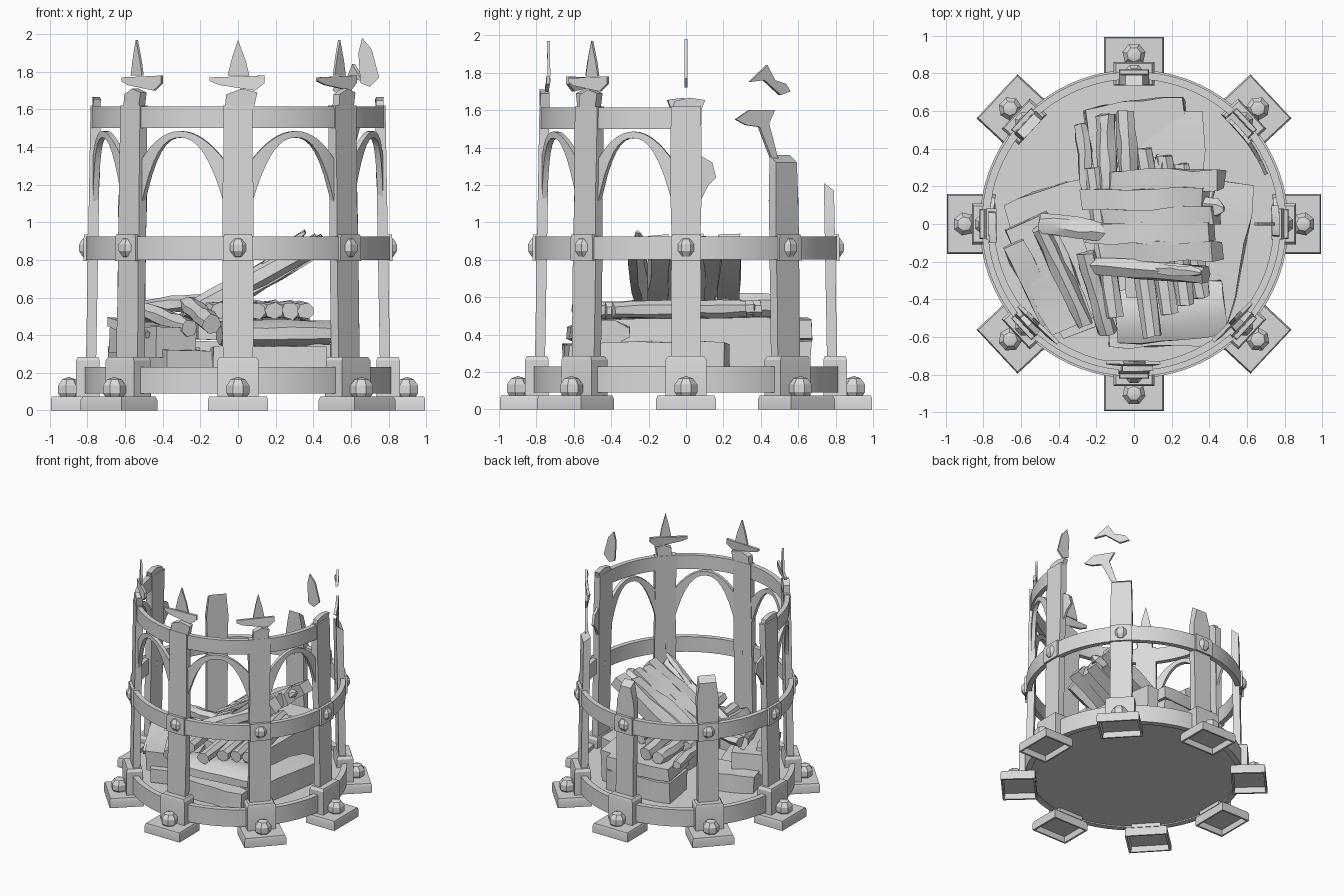
import bpy, bmesh, math, random
from mathutils import Vector, Matrix

random.seed(4)
if "Cube" in bpy.data.objects:
    bpy.data.objects.remove(bpy.data.objects["Cube"])

stone = bpy.data.materials.new("pale_grey")
stone.use_nodes = True
GREY = (0.7, 0.7, 0.7, 1)
stone.diffuse_color = GREY
stone.node_tree.nodes["Principled BSDF"].inputs["Base Color"].default_value = GREY
made = []


def make(name, bm, angle=0):
    """Turn a bmesh into an object, rotated about z; angle 0 faces the front."""
    bmesh.ops.recalc_face_normals(bm, faces=bm.faces)
    bm.transform(Matrix.Rotation(math.radians(angle), 4, 'Z'))
    mesh = bpy.data.meshes.new(name)
    bm.to_mesh(mesh)
    bm.free()
    mesh.materials.append(stone)
    ob = bpy.data.objects.new(name, mesh)
    bpy.context.collection.objects.link(ob)
    made.append(ob)


def skin(bm, rings, closed=False):
    """Join rings of points into a solid."""
    rows = [[bm.verts.new(p) for p in ring] for ring in rings]
    pairs = list(zip(rows, rows[1:]))
    if closed:
        pairs.append((rows[-1], rows[0]))
    else:
        bm.faces.new(rows[0])
        bm.faces.new(rows[-1])
    for a, b in pairs:
        for i in range(len(a)):
            j = (i + 1) % len(a)
            bm.faces.new((a[i], a[j], b[j], b[i]))
    return rows


def on_circle(deg, r, z):
    a = math.radians(deg)
    return Vector((math.sin(a) * r, -math.cos(a) * r, z))


def hoop(name, r0, r1, z0, z1, start=0, end=360):
    full = end - start == 360
    n = int((end - start) / 5)
    rings = []
    for i in range(n if full else n + 1):
        d = start + (end - start) * i / n
        rings.append([on_circle(d, r, z) for r, z in
                      ((r0, z0), (r1, z0), (r1, z1), (r0, z1))])
    bm = bmesh.new()
    skin(bm, rings, full)
    make(name, bm)


def shard(name, points, angle, r, thick=0.02):
    """Thin piece following the hoop, from an outline of (sideways, height) points."""
    bm = bmesh.new()
    skin(bm, [[on_circle(math.degrees(x / r), r + t, z) for x, z in points]
              for t in (-thick / 2, thick / 2)])
    make(name, bm, angle)


def beam(name, p, q, w, t, sides=4, rough=0.008, tip=0.92):
    """Weathered log or plank between two points."""
    p, q = Vector(p), Vector(q)
    d = (q - p).normalized()
    side = d.cross(Vector((0, 0, 1))).normalized()
    up = side.cross(d)
    k = 1 / math.cos(math.pi / sides)
    rings = []
    for i in range(6):
        c = p.lerp(q, i / 5)
        taper = tip if i in (0, 5) else 1
        ring = []
        for s in range(sides):
            a = 2 * math.pi * (s + 0.5) / sides
            v = side * math.cos(a) * w / 2 * k + up * math.sin(a) * t / 2 * k
            wobble = Vector([random.uniform(-rough, rough) for _ in range(3)])
            ring.append(c + v * taper + wobble)
        rings.append(ring)
    bm = bmesh.new()
    skin(bm, rings)
    make(name, bm)


def block(name, x, r0, r1, z0, z1, angle, top=0.9):
    """Box with a chamfered top, hollow underneath."""
    bm = bmesh.new()
    c = (r0 + r1) / 2

    def ring(k, z):
        h = (r1 - r0) / 2 * k
        return [(-x * k, -c - h, z), (x * k, -c - h, z), (x * k, -c + h, z), (-x * k, -c + h, z)]
    lip = z0 + (z1 - z0) * 0.6
    skin(bm, [ring(0.86, lip), ring(0.9, z0), ring(1, z0), ring(1, z1 - 0.02), ring(top, z1)])
    make(name, bm, angle)


def gem(name, r, z, size, angle):
    bm = bmesh.new()
    bmesh.ops.create_uvsphere(bm, u_segments=7, v_segments=5, radius=size)
    bmesh.ops.translate(bm, verts=bm.verts, vec=(0, -r, z))
    make(name, bm, angle)


def post(name, height, angle, top_width):
    rings = []
    for i in range(7):
        f = i / 6
        z = 0.2 + (height - 0.2) * f
        r = 0.782 - 0.025 * (z - 0.2) / 1.4
        w = 0.08 + random.uniform(-0.004, 0.004)
        if i == 6:
            w *= top_width
        rings.append([(-w, -r - 0.027, z), (w, -r - 0.027, z),
                      (w, -r + 0.027, z), (-w, -r + 0.027, z)])
    bm = bmesh.new()
    rows = skin(bm, rings)
    if top_width < 1:
        for v in rows[-1][:2]:
            v.co.z -= 0.04
    make(name, bm, angle)


# Floor and hoops
bm = bmesh.new()
bmesh.ops.create_cone(bm, cap_ends=True, segments=72, radius1=0.79, radius2=0.79, depth=0.1,
                      matrix=Matrix.Translation((0, 0, 0.15)))
make("floor", bm)
hoop("base_hoop", 0.775, 0.82, 0.09, 0.23)
hoop("middle_hoop", 0.77, 0.81, 0.80, 0.925)
hoop("broken_top_hoop", 0.742, 0.78, 1.5, 1.615, -95, 95)

# Posts with their feet, blocks, collars and studs: angle -> (height, top width)
broken = {133: (1.36, 0.95), 180: (1.21, 0.6), 227: (1.3, 0.85)}
for a in (-90, -47, 0, 47, 90, 133, 180, 227):
    height, top_width = broken.get(a, (1.62, 1))
    post("post", height, a, top_width)
    block("foot", 0.16, 0.735, 0.995, 0, 0.075, a, 0.95)
    block("post_block", 0.11, 0.735, 0.86, 0.07, 0.285, a, 0.88)
    block("hoop_collar", 0.08, 0.765, 0.82, 0.795, 0.935, a, 0.92)
    gem("foot_stud", 0.9, 0.112, 0.066, a)
    gem("hoop_stud", 0.795, 0.865, 0.058, a)

# Arches between the unbroken posts
for start, end in ((-90, -47), (-47, 0), (0, 47), (47, 90)):
    rings = []
    for i in range(17):
        u = i / 8 - 1
        d = (start + end) / 2 + ((end - start) / 2 - 4.5) * u
        low, high = 1.45 - 0.4 * abs(u) ** 2.4, 1.485 - 0.17 * abs(u) ** 2
        rings.append([on_circle(d, r, z) for r, z in
                      ((0.745, low), (0.775, low), (0.775, high), (0.745, high))])
    bm = bmesh.new()
    skin(bm, rings)
    make("arch", bm)
for a, s in ((90, 1), (270, -1)):
    shard("arch_stub", [(s * x, z) for x, z in
                        ((0.07, 1.1), (0.12, 1.2), (0.16, 1.24), (0.14, 1.32), (0.07, 1.36))], a, 0.76)

# Broken finials
cap = [(-0.07, 1.6), (0.08, 1.6), (0.1, 1.69), (0.02, 1.71), (-0.06, 1.68)]
bar = [(-0.1, 1.73), (0.09, 1.7), (0.14, 1.74), (0.14, 1.78), (-0.15, 1.77), (-0.15, 1.75)]
spike = [(-0.055, 1.78), (0.06, 1.78), (0.04, 1.86), (0, 1.97), (-0.03, 1.88)]
for a, shift, slim in ((-47, 0.05, 0.75), (0, 0, 1), (47, -0.02, 0.75)):
    shard("finial_cap", [(x * slim, z) for x, z in cap], a, 0.76, 0.05)
    shard("finial_bar", [(x + shift, z) for x, z in bar], a, 0.75)
    shard("finial_spike", [(x * slim, z) for x, z in spike], a, 0.735, 0.015)
for a in (90, 270):
    shard("finial_cap", [(x, 1.6 + (z - 1.6) * 0.6) for x, z in cap], a, 0.755, 0.04)
shard("hoop_shard", [(-0.32, 1.55), (-0.26, 1.52), (-0.18, 1.51), (-0.13, 1.4), (-0.1, 1.34),
                     (-0.06, 1.34), (-0.12, 1.53), (-0.08, 1.6), (-0.24, 1.6)], 135, 0.75)
shard("finial_shard", [(-0.24, 1.75), (-0.15, 1.76), (-0.04, 1.68), (0.03, 1.7),
                       (0, 1.74), (-0.08, 1.76), (-0.13, 1.84)], 135, 0.75)

# Loose spike standing edge-on over the left side post
blade = [(0.65, 1.74), (0.7, 1.72), (0.75, 1.77), (0.71, 1.92), (0.66, 1.98), (0.64, 1.9)]
bm = bmesh.new()
skin(bm, [[(x, y, z) for x, z in blade] for y in (-0.007, 0.007)])
make("side_spike", bm)

# Wood pile: heavy timbers on the floor
beam("left_slab", (-0.57, 0.02, 0.39), (-0.33, -0.54, 0.36), 0.26, 0.17)
beam("left_base", (-0.5, 0.1, 0.26), (-0.25, -0.56, 0.26), 0.3, 0.12)
beam("back_left_slab", (-0.66, 0.0, 0.27), (-0.24, 0.13, 0.27), 0.24, 0.14)
beam("front_timber", (-0.14, -0.54, 0.27), (0.46, -0.52, 0.27), 0.24, 0.15)
beam("front_log", (-0.1, -0.5, 0.41), (0.48, -0.44, 0.41), 0.3, 0.14, 8, 0.005)
beam("right_slab", (0.4, -0.52, 0.28), (0.54, 0.22, 0.28), 0.22, 0.16)
beam("back_slab", (-0.25, 0.46, 0.28), (0.28, 0.52, 0.28), 0.32, 0.18)
beam("back_timber", (-0.24, 0.44, 0.43), (0.28, 0.51, 0.43), 0.36, 0.11)
beam("centre_timber", (0.14, -0.4, 0.35), (0.18, 0.6, 0.35), 0.4, 0.28)

# Fanned logs across the timbers
for x0, y0, x1, y1 in ((-0.1, -0.5, -0.22, 0.3), (0.1, -0.6, -0.04, 0.4), (0.19, -0.48, 0.05, 0.4),
                       (0.28, -0.43, 0.16, 0.36), (0.36, -0.39, 0.25, 0.32)):
    beam("cross_log", (x0, y0, 0.53), (x1, y1, 0.54), 0.095, 0.085, 7, 0.006)
beam("back_log", (-0.02, 0.15, 0.56), (-0.05, 0.6, 0.55), 0.1, 0.11, 7)
beam("back_log", (-0.14, 0.15, 0.55), (-0.15, 0.58, 0.54), 0.1, 0.1, 7)
beam("back_stick", (-0.24, 0.15, 0.52), (-0.28, 0.53, 0.5), 0.07, 0.06, 6)
beam("back_stick", (0.12, 0.15, 0.53), (0.16, 0.36, 0.53), 0.08, 0.08, 6)

# Loose logs on the left
beam("loose_log", (-0.5, -0.02, 0.53), (-0.26, -0.54, 0.44), 0.09, 0.09, 7)
beam("loose_plank", (-0.64, -0.1, 0.47), (-0.44, -0.52, 0.4), 0.12, 0.05)
beam("short_log", (-0.5, -0.0, 0.55), (-0.14, -0.04, 0.58), 0.1, 0.08, 7)
beam("tilted_log", (-0.26, -0.15, 0.56), (-0.14, -0.58, 0.46), 0.1, 0.1, 7)

# Leaning bundle of planks
for i in range(5):
    y = -0.15 + 0.094 * i
    end = random.uniform(-0.04, 0.05)
    beam("leaning_plank", (-0.22 + end, y, 0.51), (0.42 + end, y + 0.01, 0.88 + end / 2), 0.11, 0.1, 4, 0.012)
beam("leaning_log", (-0.26, -0.22, 0.52), (0.38, -0.27, 0.86), 0.09, 0.1, 6)
beam("splinter", (0.1, -0.24, 0.74), (0.36, -0.26, 0.95), 0.05, 0.04, 5, 0.005, 0.4)
beam("end_splinter", (0.3, 0.1, 0.82), (0.48, 0.08, 0.92), 0.08, 0.05, 5, 0.005, 0.3)

# Soft shading with crisp edges
bpy.ops.object.select_all(action='DESELECT')
for ob in made:
    ob.select_set(True)
bpy.context.view_layer.objects.active = made[0]
bpy.ops.object.shade_smooth_by_angle(angle=math.radians(32))
